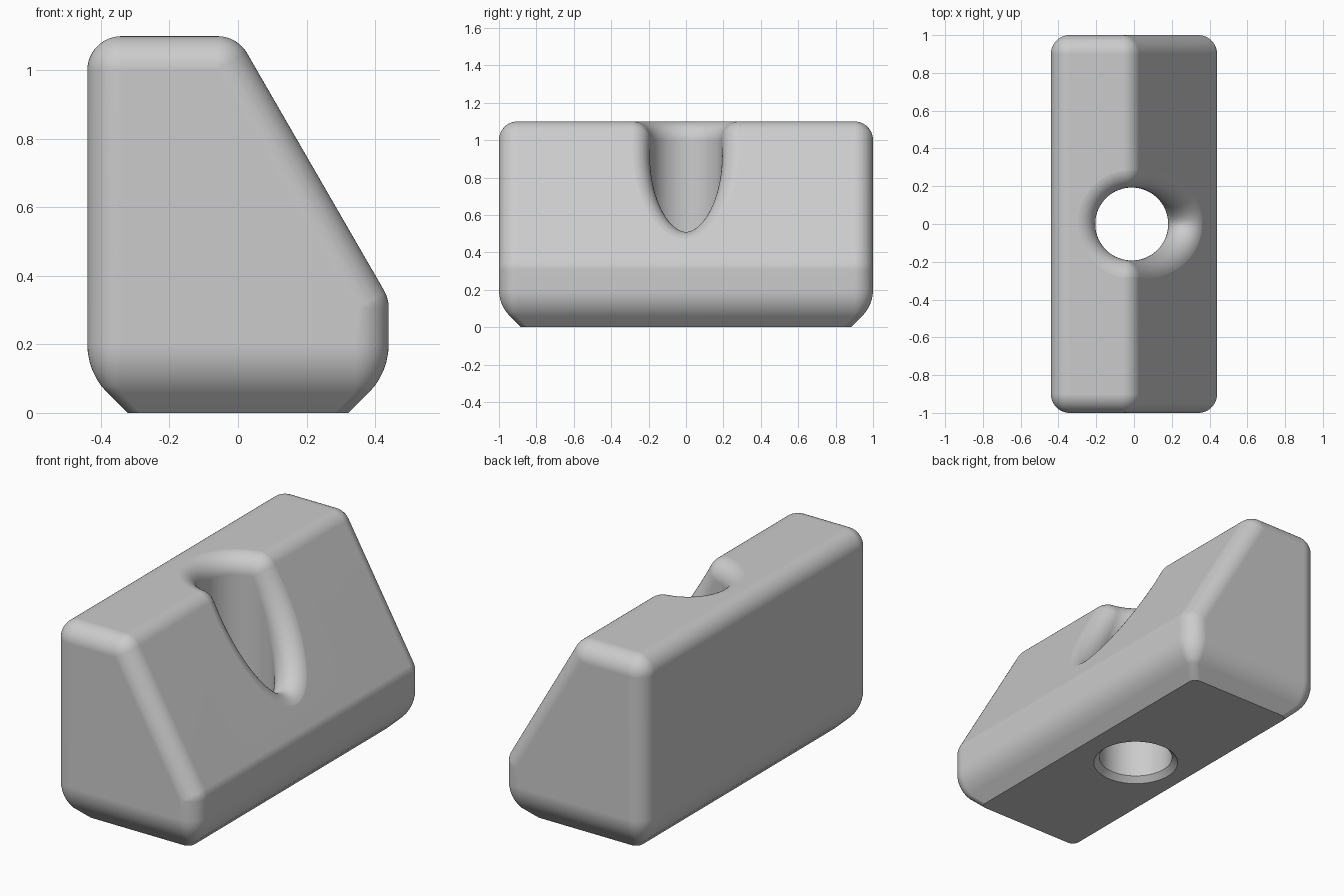
import bpy, bmesh
from math import sin, cos, tan, pi, radians, acos
from mathutils import Vector

if "Cube" in bpy.data.objects:
    bpy.data.objects.remove(bpy.data.objects["Cube"], do_unlink=True)

HALF_X, HALF_Y, TOP = 0.44, 1.0, 1.1
R = 0.1                       # edge rounding
FOOT = 0.2                    # lower edge rounding
HOLE_X, HOLE_R = -0.012, 0.193
RIDGE_X = -0.06               # rounding centre of the ridge
SLOPE = tan(radians(60))
UP = Vector((0, 0, 1))
SLOPE_N = Vector((cos(radians(30)), 0, sin(radians(30))))

grey = bpy.data.materials.new("light grey")
grey.use_nodes = True
grey.diffuse_color = (0.6, 0.6, 0.6, 1)
grey.node_tree.nodes["Principled BSDF"].inputs["Base Color"].default_value = (0.6, 0.6, 0.6, 1)


def finish(bm, name):
    bmesh.ops.recalc_face_normals(bm, faces=bm.faces[:])
    mesh = bpy.data.meshes.new(name)
    bm.to_mesh(mesh)
    bm.free()
    mesh.materials.append(grey)
    ob = bpy.data.objects.new(name, mesh)
    bpy.context.collection.objects.link(ob)
    return ob


def ball(bm, centre, steps=24):
    for i in range(steps + 1):
        e = pi * i / steps
        for j in range(steps * 2):
            a = pi * j / steps
            bm.verts.new(centre + R * Vector((sin(e) * cos(a), sin(e) * sin(a), cos(e))))


def rounded_rect(bm, inset, z):
    r = max(R - inset, 0.04)
    for sx in (-1, 1):
        for sy in (-1, 1):
            for k in range(13):
                a = pi / 2 * k / 12
                bm.verts.new((sx * (HALF_X - inset - r + r * cos(a)),
                              sy * (HALF_Y - inset - r + r * sin(a)), z))


# Wedge body: hull of corner balls and the chamfered foot rings
bm = bmesh.new()
low_z = TOP - R - (HALF_X - R - RIDGE_X) * SLOPE
for y in (R - HALF_Y, HALF_Y - R):
    for x, z in ((R - HALF_X, TOP - R), (RIDGE_X, TOP - R), (HALF_X - R, low_z)):
        ball(bm, Vector((x, y, z)))
for k in range(7):
    a = pi / 4 * k / 6
    rounded_rect(bm, FOOT * (1 - cos(a)), FOOT * (1 - sin(a)))
rounded_rect(bm, FOOT * (2 - 2 ** 0.5), 0)
bmesh.ops.remove_doubles(bm, verts=bm.verts[:], dist=1e-5)
bmesh.ops.convex_hull(bm, input=bm.verts[:])
bmesh.ops.delete(bm, geom=[v for v in bm.verts if not v.link_faces], context='VERTS')
bmesh.ops.dissolve_limit(bm, angle_limit=radians(0.5), verts=bm.verts[:], edges=bm.edges[:])
body = finish(bm, "wedge_body")

# Stations round the hole: angle and outer surface normal, fanned at the ridge
crease = acos((RIDGE_X - HOLE_X) / (HOLE_R + R))
stations = []
for start, end, normal in ((-crease, crease, SLOPE_N), (crease, 2 * pi - crease, UP)):
    other = UP if normal == SLOPE_N else SLOPE_N
    stations += [(start + (end - start) * k / 48, normal) for k in range(49)]
    stations += [(end, normal.slerp(other, k / 8)) for k in range(1, 8)]

# Hole cutter: lower chamfer, wall, rolling-ball lip, flared cap
bm = bmesh.new()
columns = []
for angle, normal in stations:
    out = Vector((cos(angle), sin(angle), 0))
    axis = Vector((HOLE_X, 0, 0))
    centre = axis + out * (HOLE_R + R)
    centre.z = TOP - R - max(0, centre.x - RIDGE_X) * SLOPE
    pts = [axis + out * (HOLE_R + 0.08) - UP * 0.05, axis + out * HOLE_R + UP * 0.03]
    pts += [centre + R * (-out).slerp(normal, k / 16) for k in range(16)]
    pts += [centre + normal * (R + 0.001), centre + normal * (R + 0.3)]
    columns.append([bm.verts.new(p) for p in pts])
apex = bm.verts.new((0.7, 0, 1.8))
base = bm.verts.new((HOLE_X, 0, -0.05))
for a, b in zip(columns, columns[1:] + columns[:1]):
    for k in range(len(a) - 1):
        bm.faces.new((a[k], b[k], b[k + 1], a[k + 1]))
    bm.faces.new((a[-1], b[-1], apex))
    bm.faces.new((b[0], a[0], base))
bmesh.ops.remove_doubles(bm, verts=bm.verts[:], dist=1e-5)
cutter = finish(bm, "hole_cutter")
cutter.hide_render = True

# Cut the hole, then smooth the rounded edges
bpy.context.view_layer.objects.active = body
body.select_set(True)
cut = body.modifiers.new("hole", 'BOOLEAN')
cut.operation = 'DIFFERENCE'
cut.solver = 'EXACT'
cut.object = cutter
bpy.ops.object.modifier_apply(modifier=cut.name)
bpy.data.objects.remove(cutter, do_unlink=True)
bpy.ops.object.shade_smooth_by_angle(angle=radians(35))
weighted = body.modifiers.new("clean shading", 'WEIGHTED_NORMAL')
weighted.keep_sharp = True
